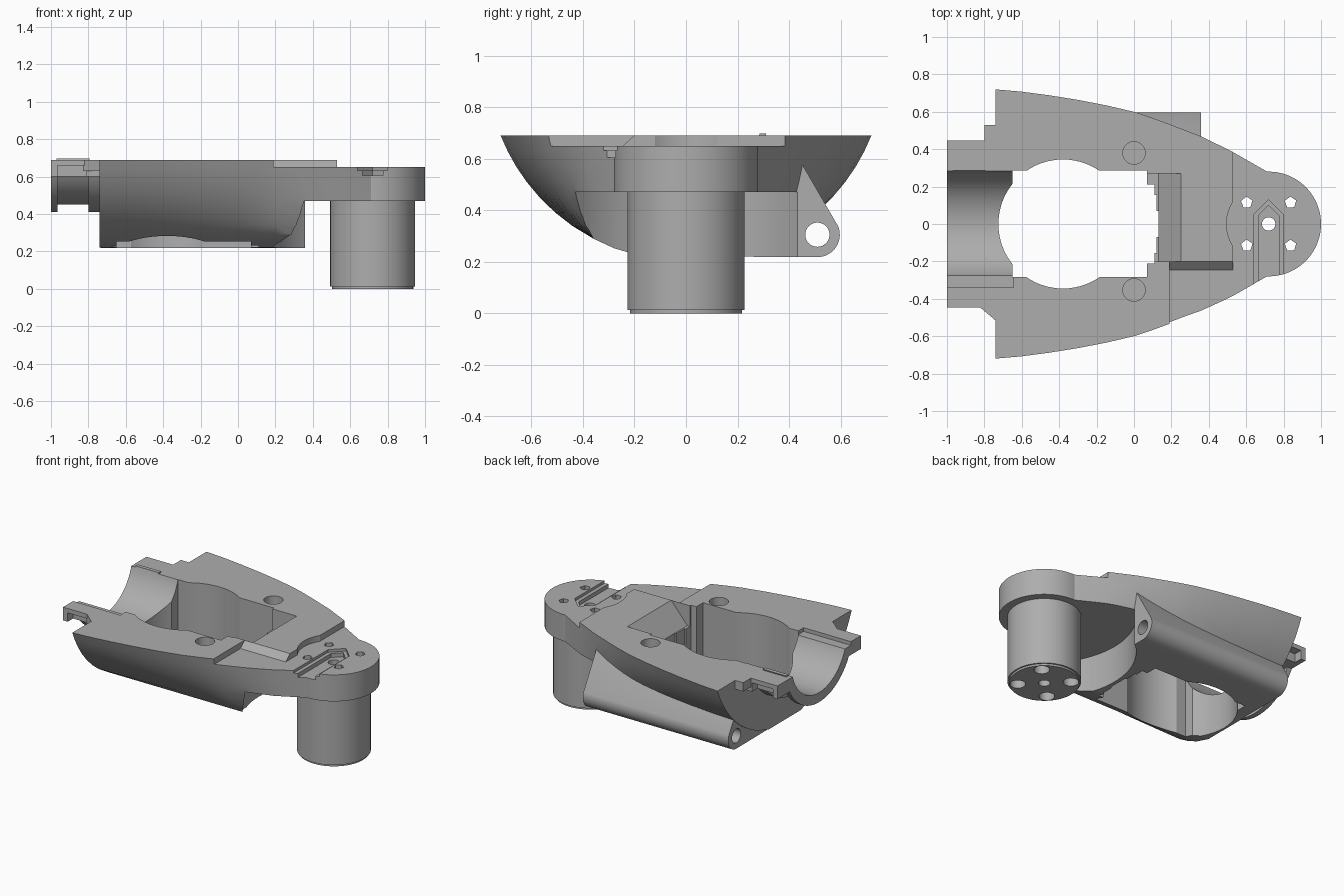
import bpy, bmesh
from math import sin, cos, radians, sqrt

cube = bpy.data.objects.get("Cube")
if cube:
    bpy.data.objects.remove(cube, do_unlink=True)

grey = bpy.data.materials.new("plain_grey")
grey.use_nodes = True
grey.diffuse_color = (0.42, 0.42, 0.42, 1)
grey.node_tree.nodes["Principled BSDF"].inputs["Base Color"].default_value = (0.42, 0.42, 0.42, 1)


def loft(name, rings):
    """Skin a list of equal closed rings and cap both ends."""
    bm = bmesh.new()
    rows = [[bm.verts.new(p) for p in ring] for ring in rings]
    n = len(rows[0])
    for a, b in zip(rows, rows[1:]):
        for i in range(n):
            j = (i + 1) % n
            bm.faces.new((a[i], a[j], b[j], b[i]))
    bm.faces.new(rows[0])
    bm.faces.new(rows[-1][::-1])
    bmesh.ops.recalc_face_normals(bm, faces=bm.faces)
    mesh = bpy.data.meshes.new(name)
    bm.to_mesh(mesh)
    bm.free()
    mesh.materials.append(grey)
    ob = bpy.data.objects.new(name, mesh)
    bpy.context.scene.collection.objects.link(ob)
    return ob


def prism(pts, axis, lo, hi, name="helper"):
    """Extrude a 2D outline along one axis."""
    place = {"x": lambda p, t: (t, p[0], p[1]),
             "y": lambda p, t: (p[0], t, p[1]),
             "z": lambda p, t: (p[0], p[1], t)}[axis]
    return loft(name, [[place(p, t) for p in pts] for t in (lo, hi)])


def arc(cx, cy, r, start=0, end=360, n=48):
    full = abs(end - start) == 360
    steps = n if full else n + 1
    return [(cx + r * cos(radians(start + (end - start) * i / n)),
             cy + r * sin(radians(start + (end - start) * i / n))) for i in range(steps)]


def box(x0, x1, y0, y1, z0, z1, name="helper"):
    return prism([(x0, y0), (x1, y0), (x1, y1), (x0, y1)], "z", z0, z1, name)


def boolean(targets, tool, operation="DIFFERENCE"):
    for ob in targets:
        mod = ob.modifiers.new("boolean", "BOOLEAN")
        mod.operation = operation
        mod.solver = "EXACT"
        mod.object = tool
        with bpy.context.temp_override(object=ob, active_object=ob, selected_objects=[ob]):
            bpy.ops.object.modifier_apply(modifier=mod.name)
    bpy.data.objects.remove(tool, do_unlink=True)


TOP, DECK, UNDER, BOTTOM = 0.69, 0.65, 0.47, 0.22
PX = 0.72  # post axis

# Hull: round-bottomed sections narrowing towards the post
plan = [(-0.74, 0.72), (-0.6, 0.708), (-0.45, 0.688), (-0.3, 0.664), (-0.15, 0.635),
        (0, 0.6), (0.1, 0.567), (0.2, 0.53), (0.36, 0.468), (0.53, 0.385), (PX, 0.275)]
rings = []
for x, wide in plan:
    base = min(0.36, wide)
    half = []
    for z in (TOP, 0.63, 0.57, 0.51, 0.45, 0.39, 0.34, 0.29):
        s = (sqrt(0.599 - (0.975 - z) ** 2) - 0.36) / 0.36
        half.append((base + (wide - base) * s, z))
    half += [(base * 0.78, 0.253), (base * 0.47, BOTTOM)]
    rings.append([(x, y, z) for y, z in half] + [(x, -y, z) for y, z in half[::-1]])
body = loft("body", rings)

# Rounded nose plate and hinge lug along one side
boolean([body], prism(arc(PX, 0, 0.28, n=72), "z", UNDER, TOP), "UNION")
lug = [(0.15, BOTTOM)] + arc(0.51, 0.305, 0.087, -90, 22, 14) + [(0.45, 0.58), (0.3, 0.5)]
boolean([body], prism(lug, "x", -0.735, 0.357), "UNION")

# Half-round collar at the tail, with grooved outside and side tabs
collar = None
for lo, hi, r in ((-1, -0.965, 0.36), (-0.97, -0.795, 0.32), (-0.8, -0.735, 0.36)):
    edge = math_angle = 13
    ring = prism(arc(0, 0.77, r, 180 + edge, 360 - edge, 40), "x", lo, hi, "collar")
    if collar is None:
        collar = ring
    else:
        boolean([collar], ring, "UNION")
boolean([collar], box(-1, -0.735, -0.35, 0.35, 0.64, TOP), "UNION")
for s in (-1, 1):
    y0, y1 = sorted((0.25 * s, 0.447 * s))
    boolean([collar], box(-1, -0.735, y0, y1, 0.6, TOP), "UNION")
    n0, n1 = sorted((0.39 * s, 0.5 * s))
    boolean([collar], box(-0.965, -0.81, n0, n1, 0.55, 0.66))
boolean([collar], prism([(-0.8, 0.3), (-0.735, 0.3), (-0.735, 0.53), (-0.8, 0.53)],
                        "z", 0.63, TOP), "UNION")
boolean([collar], prism([(-0.83, -0.3), (-0.735, -0.3), (-0.735, -0.52), (-0.83, -0.44)],
                        "z", 0.63, TOP), "UNION")

# Trough through collar and tail wall, with a shallow ledge
boolean([body, collar], prism(arc(0, 0.77, 0.295, n=72), "x", -1.1, -0.645))
boolean([body, collar], box(-1.1, -0.645, -0.34, -0.2, 0.665, 0.8))

# Central opening with a round bulge and stepped ends
boolean([body], box(-0.65, 0.07, -0.283, 0.287, 0, 1))
boolean([body], prism(arc(-0.38, 0, 0.345, n=72), "z", 0, 1))
for x0, x1, y in ((-0.65, 0.11, 0.21), (-0.68, 0.12, 0.155), (-0.7, 0.13, 0.07)):
    boolean([body], box(x0, x1, -y, y, 0, 1))

# Sloped lead-in behind the opening
boolean([body], prism([(0.26, 0.7), (0.13, 0.55), (0, 0.55), (0, 0.7)], "y", -0.2, 0.27))

# Concave clearance under the nose plate
boolean([body], prism(arc(PX, 0, 0.565, n=96), "z", 0, UNDER))

# Lowered deck around the nose and on one flank
boolean([body], box(0.53, 1.2, -0.6, 0.6, DECK, 0.8))
boolean([body], prism(arc(PX, 0, 0.225, n=64), "z", DECK, 0.8))
boolean([body], prism([(-0.19, 0.7), (-0.245, DECK), (-0.8, DECK), (-0.8, 0.7)], "x", 0.19, 0.6))

# Pointed cable slot, chamfered in two steps
for w, depth, tip in ((0.08, 0.018, 0.13), (0.055, 0.045, 0.1)):
    outline = [(PX - w, -0.5), (PX + w, -0.5), (PX + w, tip - w), (PX, tip), (PX - w, tip - w)]
    boolean([body], prism(outline, "z", DECK - depth, 0.8))

# Blind deck holes and the hinge bore
for y in (0.38, -0.353):
    boolean([body], prism(arc(0, y, 0.06, n=32), "z", 0.45, 0.8))
boolean([body], prism(arc(0.51, 0.305, 0.047, n=32), "x", -1, 0.6))

# Post with a small foot step
post = prism(arc(PX, 0, 0.227, n=72), "z", 0.013, UNDER, "post")
boolean([post], prism(arc(PX, 0, 0.217, n=72), "z", 0, 0.03), "UNION")

# Screw holes: narrow through the plate, wide up the post
boolean([body, post], prism(arc(PX, 0, 0.036, n=24), "z", -0.1, 0.8))
for sx in (-1, 1):
    for sy in (-1, 1):
        x, y = PX + 0.117 * sx, 0.115 * sy
        boolean([body], prism(arc(x, y, 0.032, 20, 380, 5), "z", 0.3, 0.8))
        boolean([post], prism(arc(x, y, 0.048, n=24), "z", -0.1, 0.6))

# Smooth shading with sharp edges kept
bpy.ops.object.select_all(action="DESELECT")
for ob in (body, collar, post):
    ob.select_set(True)
    bpy.context.view_layer.objects.active = ob
bpy.ops.object.shade_smooth_by_angle(angle=radians(25))
